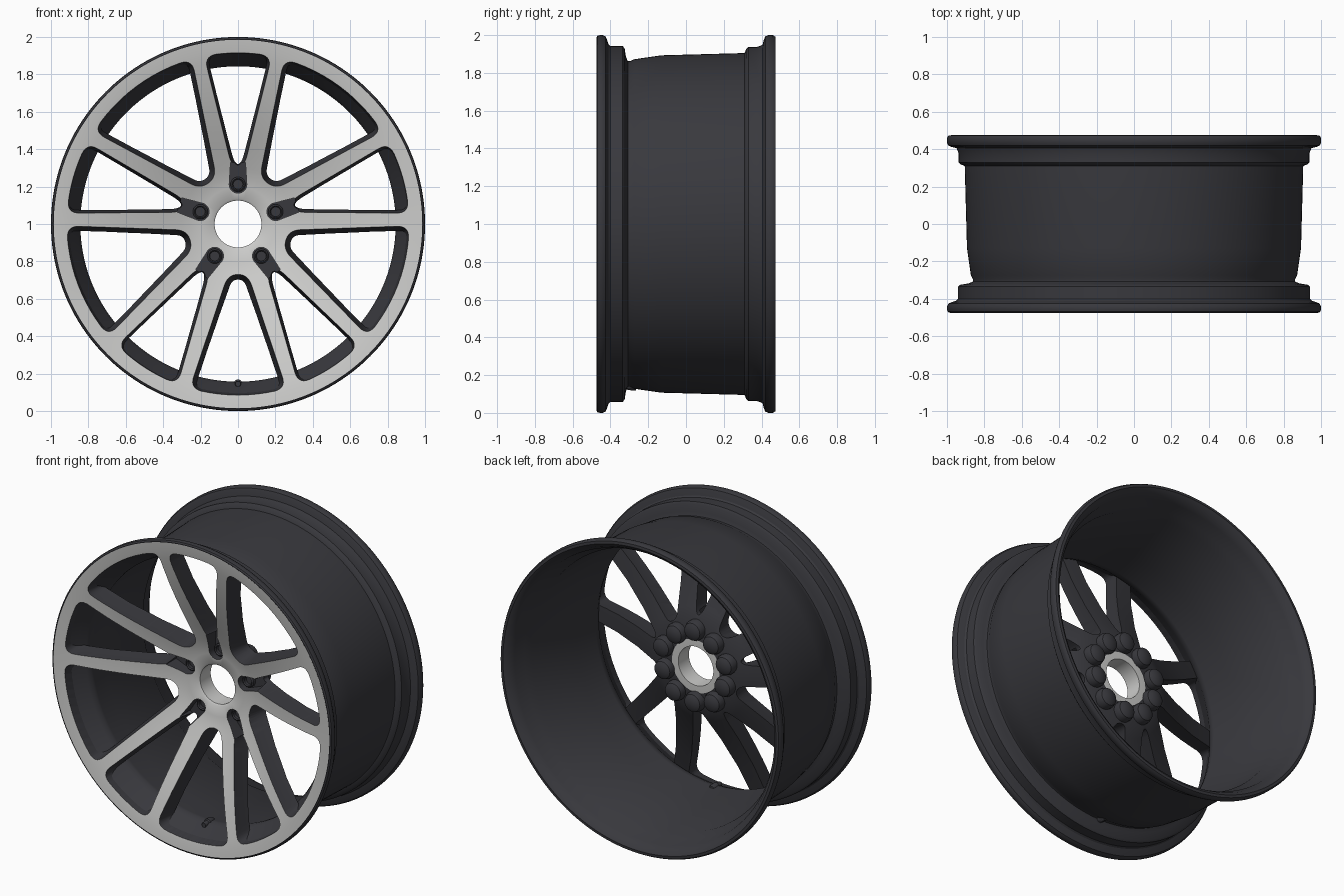
import bpy, bmesh, math
from mathutils import Vector
from math import radians as rad, sin, cos, asin, hypot

if "Cube" in bpy.data.objects:
    bpy.data.objects.remove(bpy.data.objects["Cube"])


def material(name, col):
    m = bpy.data.materials.new(name)
    m.diffuse_color = (*col, 1)
    m.use_nodes = True
    m.node_tree.nodes["Principled BSDF"].inputs["Base Color"].default_value = m.diffuse_color
    return m


DARK = material("dark_graphite", (0.040, 0.040, 0.047))
SILVER = material("machined_silver", (0.60, 0.60, 0.59))


def make(name, bm, mats=(DARK,)):
    bmesh.ops.remove_doubles(bm, verts=bm.verts, dist=1e-5)
    bmesh.ops.recalc_face_normals(bm, faces=bm.faces)
    me = bpy.data.meshes.new(name)
    bm.to_mesh(me)
    bm.free()
    ob = bpy.data.objects.new(name, me)
    bpy.context.collection.objects.link(ob)
    for m in mats:
        me.materials.append(m)
    return ob


def lathe(bm, profile, cx=0, cz=1, seg=160, closed=True):
    """Revolve (radius, y) points about an axis parallel to y."""
    rings = [[bm.verts.new((cx + r * cos(math.tau * i / seg), y, cz + r * sin(math.tau * i / seg)))
              for i in range(seg)] for r, y in profile]
    for k in range(len(rings) if closed else len(rings) - 1):
        a, b = rings[k], rings[(k + 1) % len(rings)]
        for i in range(seg):
            j = (i + 1) % seg
            bm.faces.new((a[i], a[j], b[j], b[i]))


def loft(bm, loops):
    """Closed solid through loops of 3D points with flat end caps."""
    vs = [[bm.verts.new(p) for p in lp] for lp in loops]
    n = len(vs[0])
    for a, b in zip(vs, vs[1:]):
        for i in range(n):
            j = (i + 1) % n
            bm.faces.new((a[i], a[j], b[j]))
            bm.faces.new((a[i], b[j], b[i]))
    bm.faces.new(vs[0])
    bm.faces.new(vs[-1])


def pol(r, deg):
    return Vector((r * cos(rad(deg)), r * sin(rad(deg))))


def bez(a, b, c, n=7):
    return [a * (1 - t) ** 2 + b * 2 * t * (1 - t) + c * t * t for t in [i / n for i in range(n + 1)]]


# Dished front surface of the wheel face
FRONT = [(.125, -.208), (.135, -.216), (.2, -.224), (.25, -.236), (.3, -.254), (.4, -.295), (.5, -.336),
         (.6, -.374), (.7, -.408), (.8, -.437), (.88, -.457), (.93, -.468), (.985, -.475)]


def yf(r):
    for (r0, y0), (r1, y1) in zip(FRONT, FRONT[1:]):
        if r <= r1:
            return y0 + (y1 - y0) * (r - r0) / (r1 - r0)
    return FRONT[-1][1]


# Rim barrel with both flanges
bm = bmesh.new()
lathe(bm, [(.93, -.455), (.975, -.472), (.988, -.474), (.997, -.468), (1, -.455), (1, -.44), (.992, -.425),
           (.975, -.418), (.95, -.41), (.942, -.40), (.942, -.335), (.93, -.325), (.885, -.318), (.862, -.308),
           (.862, -.295), (.872, -.275), (.893, -.13), (.905, .31), (.925, .318), (.937, .33), (.937, .375),
           (.948, .405), (.975, .412), (.993, .42), (1, .435), (1, .46), (.992, .473), (.975, .475),
           (.955, .462), (.93, .42), (.915, .34), (.888, .30), (.872, -.12), (.843, -.28), (.843, -.30),
           (.855, -.33), (.885, -.37), (.912, -.43)])
make("rim_barrel", bm)

# Wheel face disc, later cut into spokes
bm = bmesh.new()
lathe(bm, FRONT + [(.97, -.45), (.93, -.42), (.93, -.36), (.88, -.345), (.7, -.295), (.5, -.215),
                   (.36, -.145), (.29, -.11), (.17, -.10), (.125, -.10)])
face = make("spoked_face", bm, (DARK, SILVER))

# Window cutters: spokes given as (rim angle, hub angle)
SP = [(-71.5, -69), (-43, -39), (1.5, 3), (30.5, 33), (76.5, 75)]
SP += [(180 - a, 180 - h) for a, h in reversed(SP)]
SP.append((SP[0][0] + 360, SP[0][1] + 360))
RO = .915


def window(s0, s1, narrow):
    rin, tip, inset = (.305, .07, .02) if narrow else (.275, .06, .032)
    wr, wh = math.degrees(asin(.034 / RO)), math.degrees(asin(.047 / rin))
    lo, hi = s0[0] + wr, s1[0] - wr
    A, B = pol(rin, s0[1] + wh), pol(RO, lo)
    C, D = pol(RO, hi), pol(rin, s1[1] - wh)
    M, c = (A + D) / 2, .065
    t = math.degrees(c / RO)
    side0, side1 = (B - A).normalized(), (C - D).normalized()
    a1, b0 = A + side0 * tip, B - side0 * c
    c1, d0 = C - side1 * c, D + side1 * tip
    pts = bez(M, A, a1) + [a1.lerp(b0, k / 9) for k in range(1, 9)]
    pts += bez(b0, B, pol(RO, lo + t))
    n = 10
    pts += [pol(RO, lo + t + (hi - lo - 2 * t) * k / n) for k in range(1, n)]
    pts += bez(pol(RO, hi - t), C, c1) + [c1.lerp(d0, k / 9) for k in range(1, 9)]
    pts += bez(d0, D, M)[:-1]
    inner = []
    for i, p in enumerate(pts):
        d = (pts[(i + 1) % len(pts)] - pts[i - 1]).normalized()
        inner.append(p + Vector((-d.y, d.x)) * inset)
    return pts, inner


bm = bmesh.new()
for i in range(10):
    out, inn = window(SP[i], SP[i + 1], i % 2 == 0)
    loft(bm, [[(p.x, -.7, 1 + p.y) for p in out],
              [(p.x, yf(p.length), 1 + p.y) for p in out],
              [(q.x, yf(p.length) + .15, 1 + q.y) for p, q in zip(out, inn)],
              [(q.x, .15, 1 + q.y) for q in inn]])
windows = make("window_cutter", bm)

# Bolt pocket cutters, opening outward into the narrow windows
BOLTS = [90 + 72 * k for k in range(5)]
bm = bmesh.new()
for a in BOLTS:
    u, c = pol(1, a), pol(.212, a)
    v = Vector((-u.y, u.x))
    pts = [c + (u * cos(t) + v * sin(t)) * .047 for t in [rad(90 + 180 * k / 16) for k in range(17)]]
    pts += [u * .33 - v * .040, u * .33 + v * .040]
    loft(bm, [[(p.x, y, 1 + p.y) for p in pts] for y in (-.7, -.165)])
pockets = make("pocket_cutter", bm)

for cutter in (windows, pockets):
    cutter.hide_render = True
    mod = face.modifiers.new("cut", 'BOOLEAN')
    mod.operation, mod.solver, mod.object = 'DIFFERENCE', 'EXACT', cutter
dg = bpy.context.evaluated_depsgraph_get()
cut = bpy.data.meshes.new_from_object(face.evaluated_get(dg))
face.modifiers.clear()
face.data = cut
for cutter in (windows, pockets):
    bpy.data.objects.remove(cutter)
cut.materials.clear()
cut.materials.append(DARK)
cut.materials.append(SILVER)

# Machined silver on the front surface, bore and inner back of the hub
for p in cut.polygons:
    r = hypot(p.center.x, p.center.z - 1)
    front = p.normal.y < -.6 and abs(p.center.y - yf(r)) < .01
    back = p.normal.y > .9 and r < .17
    p.material_index = 1 if front or back or r < .135 else 0

# Bolt seats in the pockets
bm = bmesh.new()
for a in BOLTS:
    c = pol(.212, a)
    lathe(bm, [(.026, -.16), (.026, -.185), (.032, -.192), (.040, -.185), (.040, -.16)], c.x, 1 + c.y, 24)
make("bolt_seats", bm)

# Rounded bosses behind the hub
bm = bmesh.new()
for k in range(10):
    c = pol(.235 if k % 2 == 0 else .225, 90 + 36 * k)
    lathe(bm, [(0, -.14), (.062, -.14), (.064, -.085), (.055, -.062), (.035, -.05), (0, -.047)],
          c.x, 1 + c.y, 24, closed=False)
make("hub_bosses", bm)

# Tyre valve at the bottom
bm = bmesh.new()
lathe(bm, [(0, -.35), (.014, -.35), (.016, -.345), (.016, -.315), (.024, -.31), (.024, -.275),
           (.018, -.26), (0, -.255)], 0, .145, 20, closed=False)
lathe(bm, [(0, -.295), (.012, -.295), (.012, -.265), (0, -.265)], 0, .130, 12, closed=False)
make("valve_stem", bm)

# Smooth shading with sharp edges kept
for ob in bpy.context.collection.objects:
    ob.select_set(True)
    bpy.context.view_layer.objects.active = ob
bpy.ops.object.shade_smooth_by_angle(angle=rad(32))
